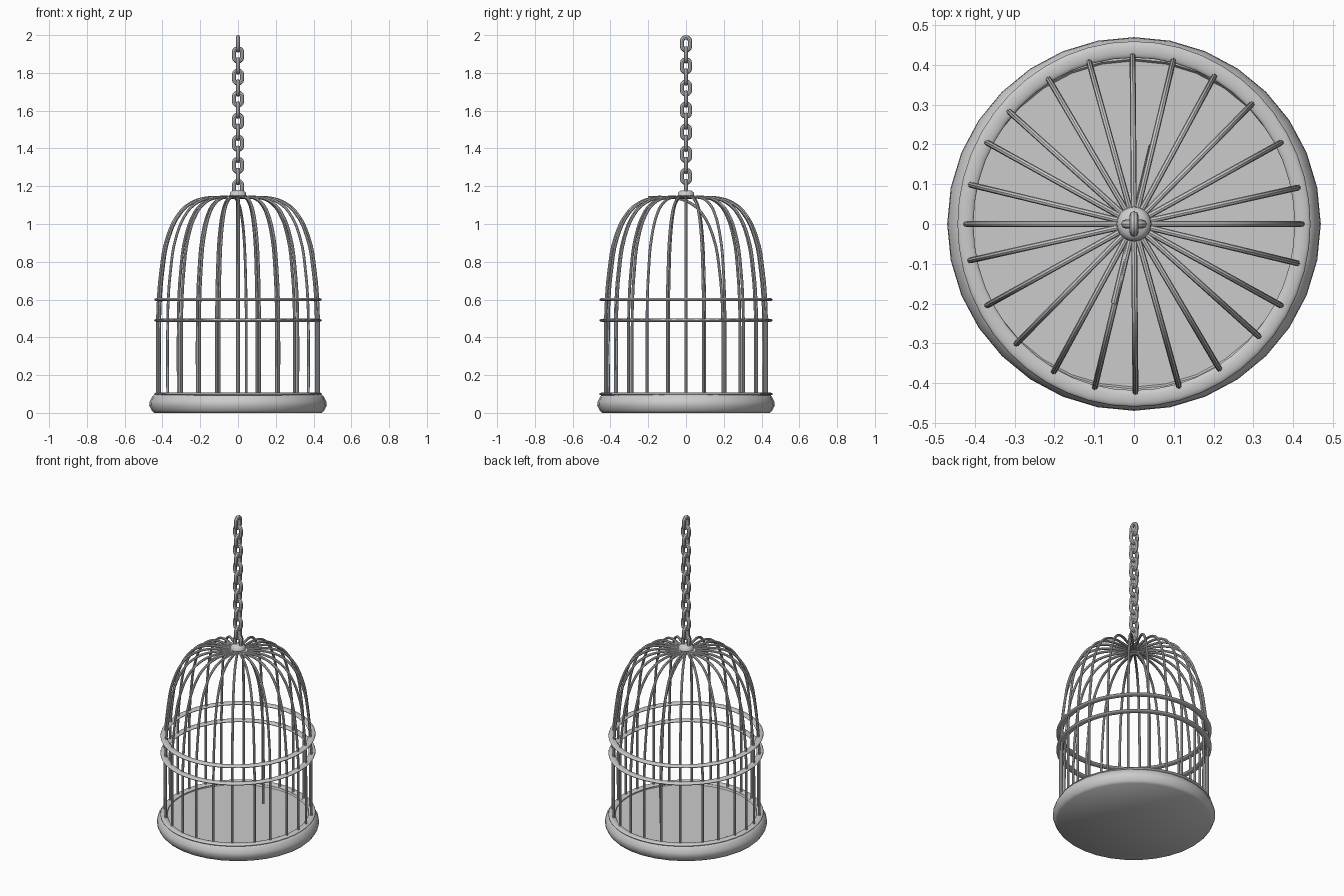
import bpy, math

if "Cube" in bpy.data.objects:
    bpy.data.objects.remove(bpy.data.objects["Cube"])

def lathe(name, profile, n, angle=40):
    """Revolve (radius, z) points around z; zero-radius ends close the shape."""
    verts, faces, rows = [], [], []
    for r, z in profile:
        if r == 0:
            rows.append([len(verts)] * n)
            verts.append((0, 0, z))
        else:
            rows.append(list(range(len(verts), len(verts) + n)))
            verts += [(r * math.cos(2 * math.pi * i / n), r * math.sin(2 * math.pi * i / n), z) for i in range(n)]
    for a, b in zip(rows, rows[1:]):
        for i in range(n):
            j = (i + 1) % n
            faces.append(list(dict.fromkeys([a[i], a[j], b[j], b[i]])))
    me = bpy.data.meshes.new(name)
    me.from_pydata(verts, [], faces)
    ob = bpy.data.objects.new(name, me)
    bpy.context.collection.objects.link(ob)
    smooth(ob, angle)
    return ob

def smooth(ob, angle=40):
    bpy.ops.object.select_all(action='DESELECT')
    ob.select_set(True)
    bpy.context.view_layer.objects.active = ob
    bpy.ops.object.shade_smooth_by_angle(angle=math.radians(angle))

def tube(name, pts, radius, closed=False, bezier=False):
    """Round wire along a path, converted to a mesh."""
    cu = bpy.data.curves.new(name, 'CURVE')
    cu.dimensions = '3D'
    cu.bevel_depth = radius
    cu.bevel_resolution = 2
    cu.resolution_u = 4
    cu.use_fill_caps = True
    sp = cu.splines.new('BEZIER' if bezier else 'POLY')
    if bezier:
        sp.bezier_points.add(len(pts) - 1)
        for bp, p in zip(sp.bezier_points, pts):
            bp.co = p
            bp.handle_left_type = bp.handle_right_type = 'AUTO'
    else:
        sp.points.add(len(pts) - 1)
        for sp_pt, p in zip(sp.points, pts):
            sp_pt.co = (*p, 1)
    sp.use_cyclic_u = closed
    ob = bpy.data.objects.new(name, cu)
    bpy.context.collection.objects.link(ob)
    bpy.ops.object.select_all(action='DESELECT')
    ob.select_set(True)
    bpy.context.view_layer.objects.active = ob
    bpy.ops.object.convert(target='MESH')
    ob = bpy.context.view_layer.objects.active
    smooth(ob)
    return ob

# Base tray with bulging side
lathe("base", [(0, 0), (0.445, 0), (0.457, 0.012), (0.47, 0.04), (0.468, 0.06),
               (0.455, 0.085), (0.44, 0.1), (0.415, 0.1), (0.41, 0.09), (0, 0.09)], 32, 60)

# Flattened hoops, slightly oval
for name, z in (("base_hoop", 0.1), ("lower_hoop", 0.49), ("upper_hoop", 0.6)):
    bpy.ops.mesh.primitive_torus_add(major_segments=48, minor_segments=12,
                                     major_radius=0.424, minor_radius=0.02, location=(0, 0, z))
    ob = bpy.context.object
    ob.name = name
    ob.scale = (1, 1.035, 0.42)
    smooth(ob)

# Bars: upright sides curving into a flat dome
PROFILE = [(0.02, 1.14), (0.1, 1.142), (0.19, 1.134), (0.255, 1.108), (0.31, 1.06), (0.375, 0.93),
           (0.41, 0.74), (0.424, 0.56), (0.426, 0.45), (0.426, 0.1)]
def bar(name, deg, dx=0, dy=0):
    c, s = math.cos(math.radians(deg)), math.sin(math.radians(deg))
    tube(name, [(r * c + dx, r * s + dy, z) for r, z in PROFILE], 0.0075, bezier=True)

for i, deg in enumerate((0, 12.5, 29, 45.5, 61.5, 76.5, 90.5, 105.5, 120.5, 138, 151, 166.5)):
    bar(f"bar_{i}", deg)
    bar(f"bar_{i + 12}", deg + 180)
# One loose bar standing inside the cage
bar("loose_bar", 76.5, -0.056, -0.22)

# Hub on top of the dome
lathe("hub", [(0, 1.135), (0.034, 1.135), (0.044, 1.15), (0.042, 1.165), (0.03, 1.176), (0, 1.178)], 20)

# Chain of alternating links
for i in range(14):
    z0 = 1.954 - 0.0585 * i
    pts = []
    for k in range(14):
        a = math.pi * (k if k < 7 else k - 1) / 6
        u = 0.021 * math.cos(a)
        w = z0 + 0.021 * math.sin(a) + (0.0135 if k < 7 else -0.0135)
        pts.append((0, u, w) if i % 2 == 0 else (u, 0, w))
    tube(f"chain_link_{i}", pts, 0.0115, closed=True)
